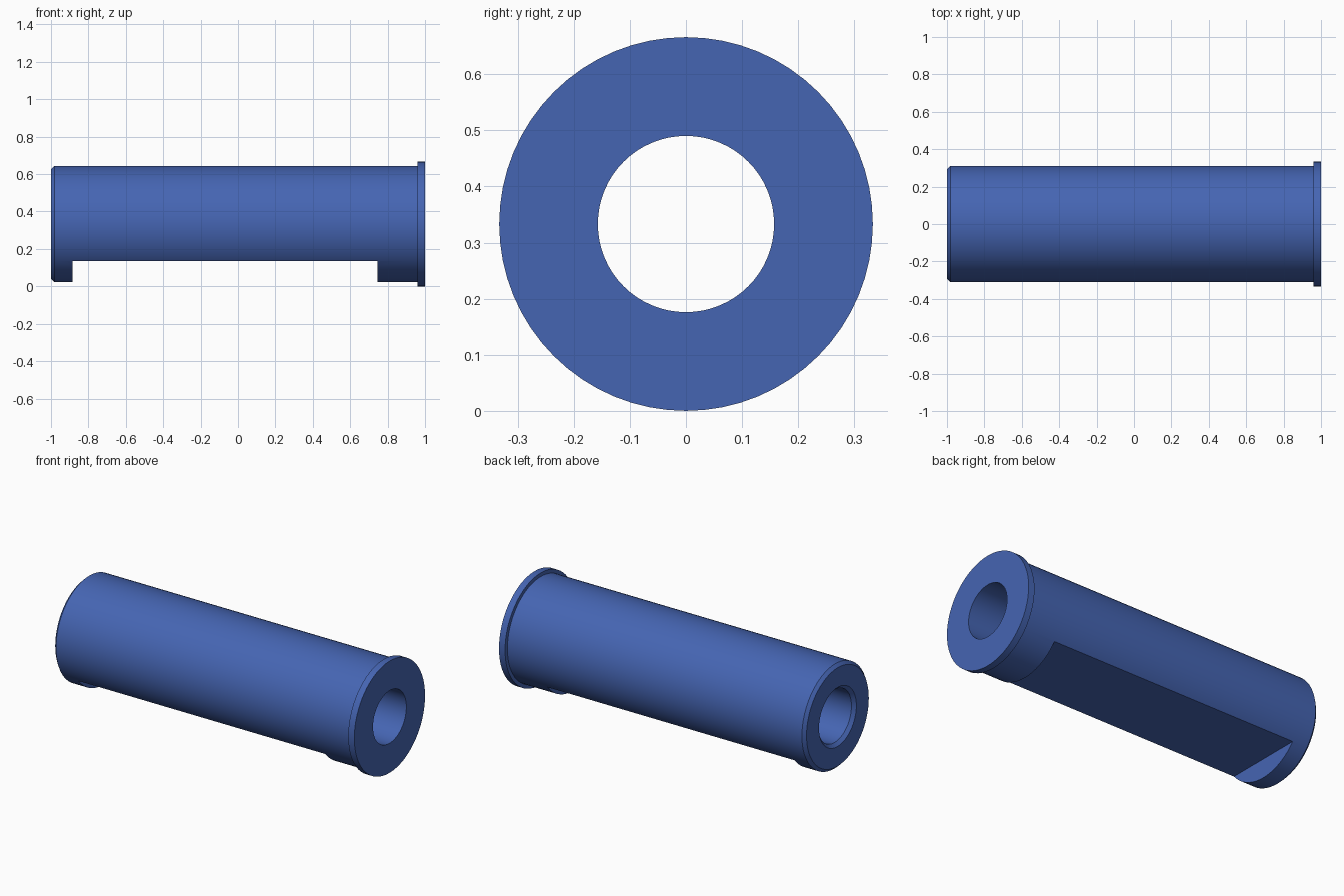
import bpy, bmesh
from math import radians, tau
from mathutils import Vector

if "Cube" in bpy.data.objects:
    bpy.data.objects.remove(bpy.data.objects["Cube"])

AXIS_Z = 0.333
SEGMENTS = 64


def lathe(name, profile):
    """Revolve a closed (x, radius) profile around the x direction."""
    bm = bmesh.new()
    verts = [bm.verts.new((x, 0, AXIS_Z + r)) for x, r in profile]
    edges = [bm.edges.new((v, verts[(i + 1) % len(verts)])) for i, v in enumerate(verts)]
    bmesh.ops.spin(bm, geom=verts + edges, cent=(0, 0, AXIS_Z), axis=(1, 0, 0),
                   angle=tau, steps=SEGMENTS, use_merge=True)
    bmesh.ops.remove_doubles(bm, verts=bm.verts, dist=1e-5)
    bmesh.ops.recalc_face_normals(bm, faces=bm.faces)
    mesh = bpy.data.meshes.new(name)
    bm.to_mesh(mesh)
    bm.free()
    obj = bpy.data.objects.new(name, mesh)
    bpy.context.collection.objects.link(obj)
    return obj


# Bushing: chamfered left end, thin flange at the right, through bore
bushing = lathe("flanged_bushing", [
    (-1.0, 0.176), (-1.0, 0.293), (-0.982, 0.311),
    (0.96, 0.311), (0.96, 0.333), (1.0, 0.333),
    (1.0, 0.157), (-0.981, 0.157)])

# Long flat milled into the underside
x0, x1, flat_z = -0.885, 0.745, 0.135
bpy.ops.mesh.primitive_cube_add(size=1, location=((x0 + x1) / 2, 0, flat_z - 0.25))
cutter = bpy.context.object
cutter.name = "flat_cutter"
cutter.dimensions = Vector((x1 - x0, 1, 0.5))
cutter.hide_render = True

cut = bushing.modifiers.new("underside_flat", 'BOOLEAN')
cut.operation = 'DIFFERENCE'
cut.solver = 'EXACT'
cut.object = cutter

bpy.ops.object.select_all(action='DESELECT')
bushing.select_set(True)
bpy.context.view_layer.objects.active = bushing
bpy.ops.object.modifier_apply(modifier=cut.name)
bpy.data.objects.remove(cutter)

# Smooth walls, crisp rims
bpy.ops.object.shade_smooth_by_angle(angle=radians(30))

# Blue finish
blue = bpy.data.materials.new("blue_finish")
blue.diffuse_color = (0.06, 0.13, 0.45, 1)
blue.use_nodes = True
blue.node_tree.nodes["Principled BSDF"].inputs["Base Color"].default_value = blue.diffuse_color
bushing.data.materials.clear()
bushing.data.materials.append(blue)
